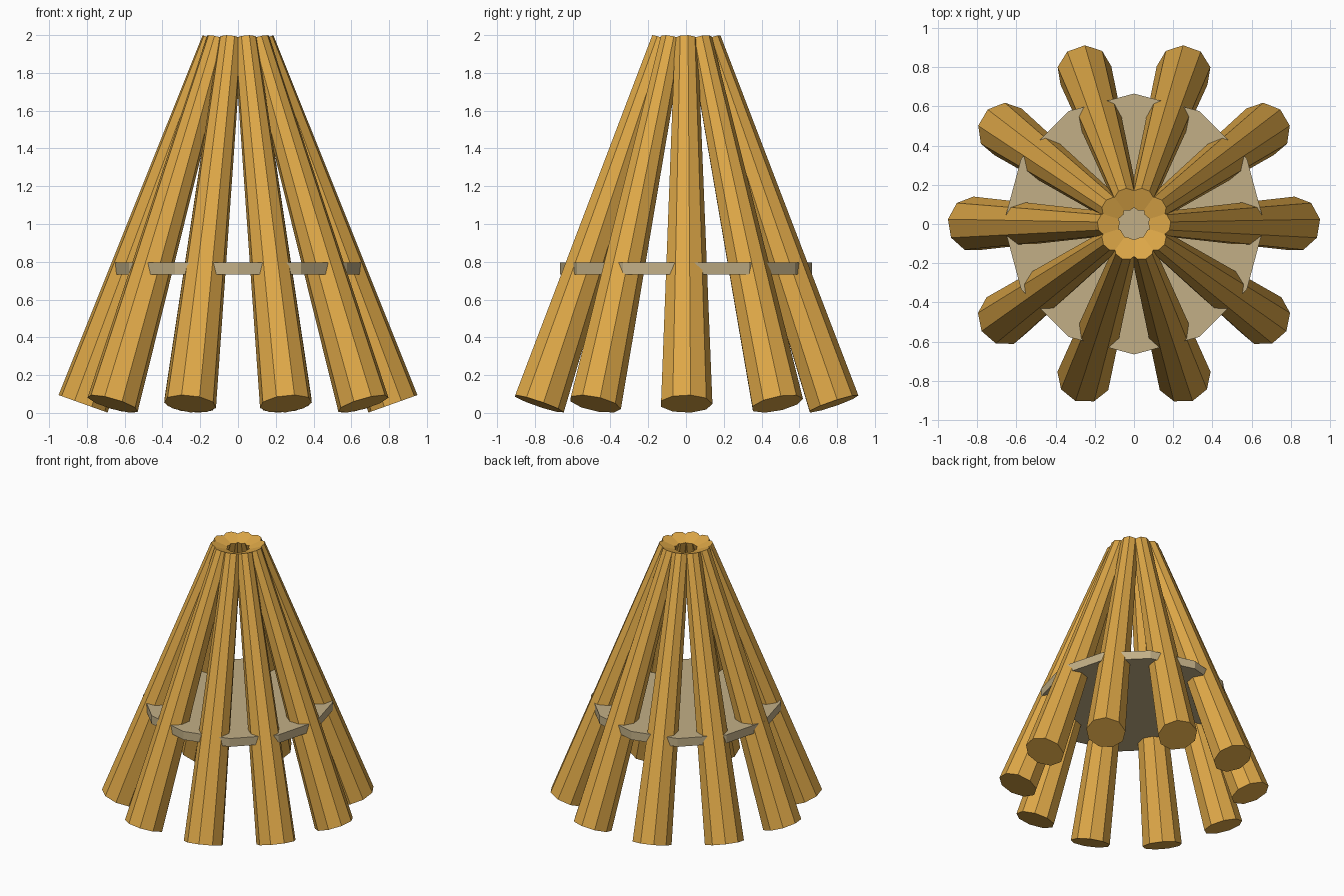
import bpy
import math
from mathutils import Vector

cube = bpy.data.objects.get("Cube")
if cube:
    bpy.data.objects.remove(cube, do_unlink=True)


def make_material(name, color):
    mat = bpy.data.materials.new(name)
    mat.use_nodes = True
    mat.diffuse_color = (*color, 1)
    mat.node_tree.nodes["Principled BSDF"].inputs["Base Color"].default_value = (*color, 1)
    return mat


wood = make_material("golden_wood", (0.73, 0.39, 0.064))
stone = make_material("tan_stone", (0.54, 0.43, 0.24))

POLES = 10


def add_pole(index):
    """Tapered nine-sided log leaning inward, its ends square to its axis."""
    angle = math.tau * index / POLES
    outward = Vector((math.cos(angle), math.sin(angle), 0))
    foot = outward * 0.82 + Vector((0, 0, 0.048))
    tip = outward * 0.13 + Vector((0, 0, 1.979))
    axis = tip - foot
    bpy.ops.mesh.primitive_cone_add(vertices=9, radius1=0.14, radius2=0.062,
                                    depth=axis.length, location=(foot + tip) / 2)
    pole = bpy.context.object
    pole.rotation_mode = 'QUATERNION'
    pole.rotation_quaternion = Vector((0, 0, 1)).rotation_difference(axis)
    pole.name = f"leaning_pole_{index + 1}"
    pole.data.materials.append(wood)


# Ring of leaning poles
for i in range(POLES):
    add_pole(i)

# Twelve-sided slab held between the poles
bpy.ops.mesh.primitive_cylinder_add(vertices=12, radius=0.666, depth=0.064,
                                    location=(0, 0, 0.764))
slab = bpy.context.object
slab.name = "middle_slab"
slab.data.materials.append(stone)
